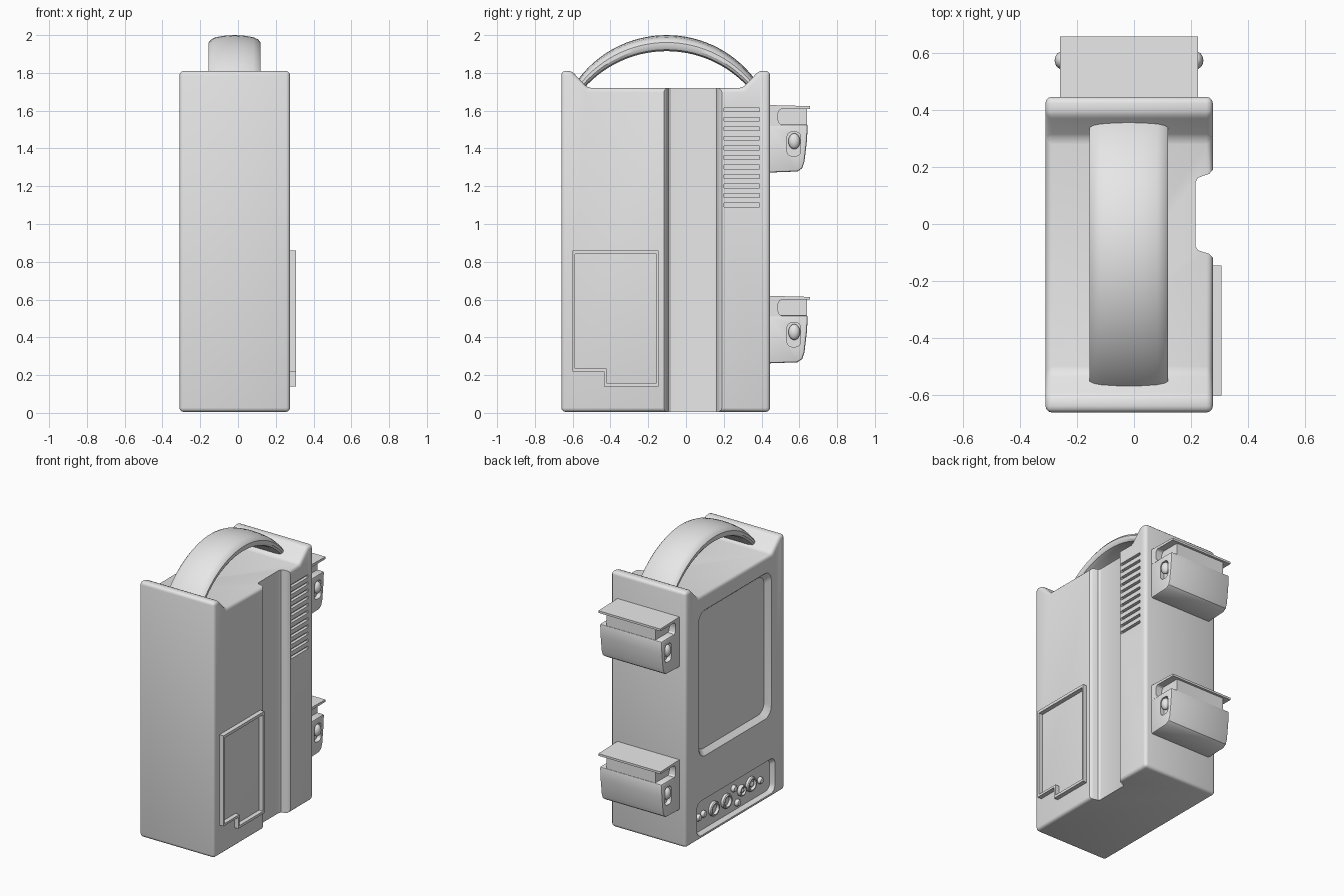
import bpy, bmesh, math
from mathutils import Matrix

if "Cube" in bpy.data.objects:
    bpy.data.objects.remove(bpy.data.objects["Cube"])

grey = bpy.data.materials.new("light_grey")
grey.diffuse_color = (0.8, 0.8, 0.8, 1)
grey.use_nodes = True
grey.node_tree.nodes["Principled BSDF"].inputs["Base Color"].default_value = grey.diffuse_color


def finish(name, bm):
    bmesh.ops.recalc_face_normals(bm, faces=bm.faces)
    me = bpy.data.meshes.new(name)
    bm.to_mesh(me)
    bm.free()
    me.materials.append(grey)
    ob = bpy.data.objects.new(name, me)
    bpy.context.collection.objects.link(ob)
    return ob


def loft(name, rings, closed=False):
    """Skin a list of equal-length point rings; cap the ends unless closed."""
    bm = bmesh.new()
    vs = [[bm.verts.new(p) for p in r] for r in rings]
    n = len(rings[0])
    for k in range(len(rings) if closed else len(rings) - 1):
        a, b = vs[k], vs[(k + 1) % len(rings)]
        for i in range(n):
            j = (i + 1) % n
            bm.faces.new((a[i], a[j], b[j], b[i]))
    if not closed:
        bm.faces.new(vs[0])
        bm.faces.new(vs[-1])
    return finish(name, bm)


def prism_x(name, pts, x0, x1):
    return loft(name, [[(x, y, z) for y, z in pts] for x in (x0, x1)])


def rect(y0, y1, z0, z1):
    return [(y0, z0), (y1, z0), (y1, z1), (y0, z1)]


def rounded(y0, y1, z0, z1, r, seg=6):
    out = []
    for cy, cz, a0 in ((y1 - r, z1 - r, 0), (y0 + r, z1 - r, 90),
                       (y0 + r, z0 + r, 180), (y1 - r, z0 + r, 270)):
        for i in range(seg + 1):
            a = math.radians(a0 + 90 * i / seg)
            out.append((cy + r * math.cos(a), cz + r * math.sin(a)))
    return out


def recess(y0, y1, z0, z1, r, floor, edge, slope):
    """Cutter with rounded corners, narrowing from the surface to the floor."""
    d = edge - floor
    steps = ((edge + d, 0), (edge, 0), (floor + d * 0.3, slope * 0.7), (floor, slope))
    return loft("cutter", [[(x, y, z) for y, z in
                            rounded(y0 + s, y1 - s, z0 + s, z1 - s, r)] for x, s in steps])


def bake(ob):
    dg = bpy.context.evaluated_depsgraph_get()
    me = bpy.data.meshes.new_from_object(ob.evaluated_get(dg))
    ob.modifiers.clear()
    ob.data = me


def bevel(ob, width, seg=3, angle=25):
    m = ob.modifiers.new("bevel", 'BEVEL')
    m.width, m.segments = width, seg
    m.limit_method, m.angle_limit = 'ANGLE', math.radians(angle)
    bake(ob)


def cut(ob, cutters):
    for c in cutters:
        c.hide_render = True
        m = ob.modifiers.new("cut", 'BOOLEAN')
        m.operation, m.solver, m.object = 'DIFFERENCE', 'EXACT', c
    bake(ob)
    for c in cutters:
        bpy.data.objects.remove(c)


# Main case: side profile with raised ends
case = prism_x("case", [(-0.66, 0.005), (0.445, 0.005), (0.445, 1.81), (0.385, 1.81),
                        (0.30, 1.72), (-0.52, 1.72), (-0.605, 1.81), (-0.66, 1.81)],
               -0.31, 0.276)
bevel(case, 0.022)

# Vertical channel on the right side
channel = [(0.32, 0.20), (0.276, 0.19), (0.264, 0.176), (0.224, 0.162), (0.216, 0.147),
           (0.216, -0.08), (0.224, -0.092), (0.262, -0.104), (0.276, -0.117), (0.32, -0.125)]
cutters = [loft("cutter", [[(x, y, z) for x, y in channel] for z in (-0.1, 2.1)])]
# Vent slots
for i in range(11):
    z = 1.10 + i * 0.0505
    cutters.append(prism_x("cutter", rect(0.20, 0.39, z - 0.01, z + 0.01), 0.255, 0.3))
# Screen recess and connector recess on the left side
cutters.append(recess(-0.51, 0.30, 0.58, 1.61, 0.07, -0.275, -0.31, 0.03))
cutters.append(recess(-0.55, 0.32, 0.03, 0.275, 0.045, -0.28, -0.31, 0.015))
cut(case, cutters)

# Connectors: ringed sockets and small studs
FLOOR = -0.28


def turned(name, y, z, steps, n=24):
    loft(name, [[(x, y + r * math.cos(2 * math.pi * i / n), z + r * math.sin(2 * math.pi * i / n))
                 for i in range(n)] for r, x in steps])


for y, z, r in ((0.10, 0.15, 0.05), (-0.04, 0.15, 0.05), (-0.21, 0.16, 0.038), (-0.315, 0.165, 0.05)):
    turned("socket", y, z, [(r, FLOOR + 0.005), (r, FLOOR - 0.018), (r * 0.9, FLOOR - 0.024),
                            (r * 0.72, FLOOR - 0.024), (r * 0.68, FLOOR - 0.004)])
    if r < 0.04 or y < -0.3:
        turned("socket_pin", y, z, [(r * 0.4, FLOOR), (r * 0.38, FLOOR - 0.018), (r * 0.2, FLOOR - 0.024)])
for y, z in ((0.27, 0.15), (0.215, 0.155), (-0.125, 0.205), (-0.165, 0.09), (-0.42, 0.15)):
    turned("stud", y, z, [(0.024, FLOOR + 0.005), (0.024, FLOOR - 0.012),
                          (0.018, FLOOR - 0.022), (0.008, FLOOR - 0.026)], 16)

# Raised hatch rim on the right side
outer = [(-0.60, 0.86), (-0.145, 0.86), (-0.145, 0.14), (-0.435, 0.14), (-0.435, 0.22), (-0.60, 0.22)]
inner = [(-0.587, 0.84), (-0.157, 0.84), (-0.157, 0.158), (-0.422, 0.158), (-0.422, 0.236), (-0.587, 0.236)]
loft("hatch_rim", [[(x, y, z) for y, z in p] for p, x in
                   ((outer, 0.27), (outer, 0.307), (inner, 0.307), (inner, 0.27))], closed=True)

# Arched carrying handle
half = [(0.1, -0.042), (0.128, -0.034), (0.1375, -0.018), (0.1375, 0.004),
        (0.125, 0.02), (0.1, 0.032), (0.05, 0.04)]
section = half + [(0, 0.043)] + [(-x, h) for x, h in reversed(half)]
rings = []
for i in range(33):
    a = math.radians(-56 + 112 * i / 32)
    rings.append([(x - 0.018, -0.103 + 0.585 * math.sin(a), 1.372 + 0.585 * math.cos(a) + h)
                  for x, h in section])
loft("handle", rings)

# Two mounting clips on the back
X0, X1 = -0.26, 0.225
for dz in (0, -1.01):
    def sh(pts):
        return [(y, z + dz) for y, z in pts]
    block = prism_x("clip_block", sh([(0.43, 1.527), (0.645, 1.527), (0.64, 1.44), (0.627, 1.33),
                                      (0.615, 1.295), (0.59, 1.278), (0.43, 1.272)]), X0, X1)
    bevel(block, 0.01, 2, 40)
    slots = []
    for x in (X0, X1):
        slots.append(prism_x("cutter", sh(rounded(0.535, 0.607, 1.36, 1.487, 0.025, 4)),
                             x - 0.03, x + 0.03))
    cut(block, slots)
    prism_x("clip_plate", sh([(0.43, 1.63), (0.657, 1.624), (0.657, 1.609), (0.43, 1.609)]), X0, X1)
    prism_x("clip_neck", sh(rect(0.43, 0.64, 1.52, 1.615)), X0 + 0.05, X1 - 0.05)
    # curved root beside the neck
    prism_x("clip_root", sh([(0.43, 1.52), (0.51, 1.52), (0.492, 1.535), (0.486, 1.555),
                             (0.486, 1.585), (0.495, 1.603), (0.51, 1.612), (0.43, 1.612)]), X0, X1)
    # release buttons on both ends
    for x in (X0 + 0.008, X1 - 0.008):
        bm = bmesh.new()
        bmesh.ops.create_uvsphere(bm, u_segments=20, v_segments=12, radius=1,
                                  matrix=Matrix.Translation((x, 0.573, 1.438 + dz))
                                  @ Matrix.Diagonal((0.026, 0.031, 0.042, 1)))
        finish("clip_button", bm)
        prism_x("button_stem", sh(rounded(0.55, 0.596, 1.41, 1.466, 0.018, 4)),
                min(x, x * 0.8), max(x, x * 0.8))

# Smooth shading with sharp edges kept
bpy.ops.object.select_all(action='DESELECT')
for ob in bpy.context.scene.objects:
    ob.select_set(True)
    bpy.context.view_layer.objects.active = ob
bpy.ops.object.shade_smooth_by_angle(angle=math.radians(32))
